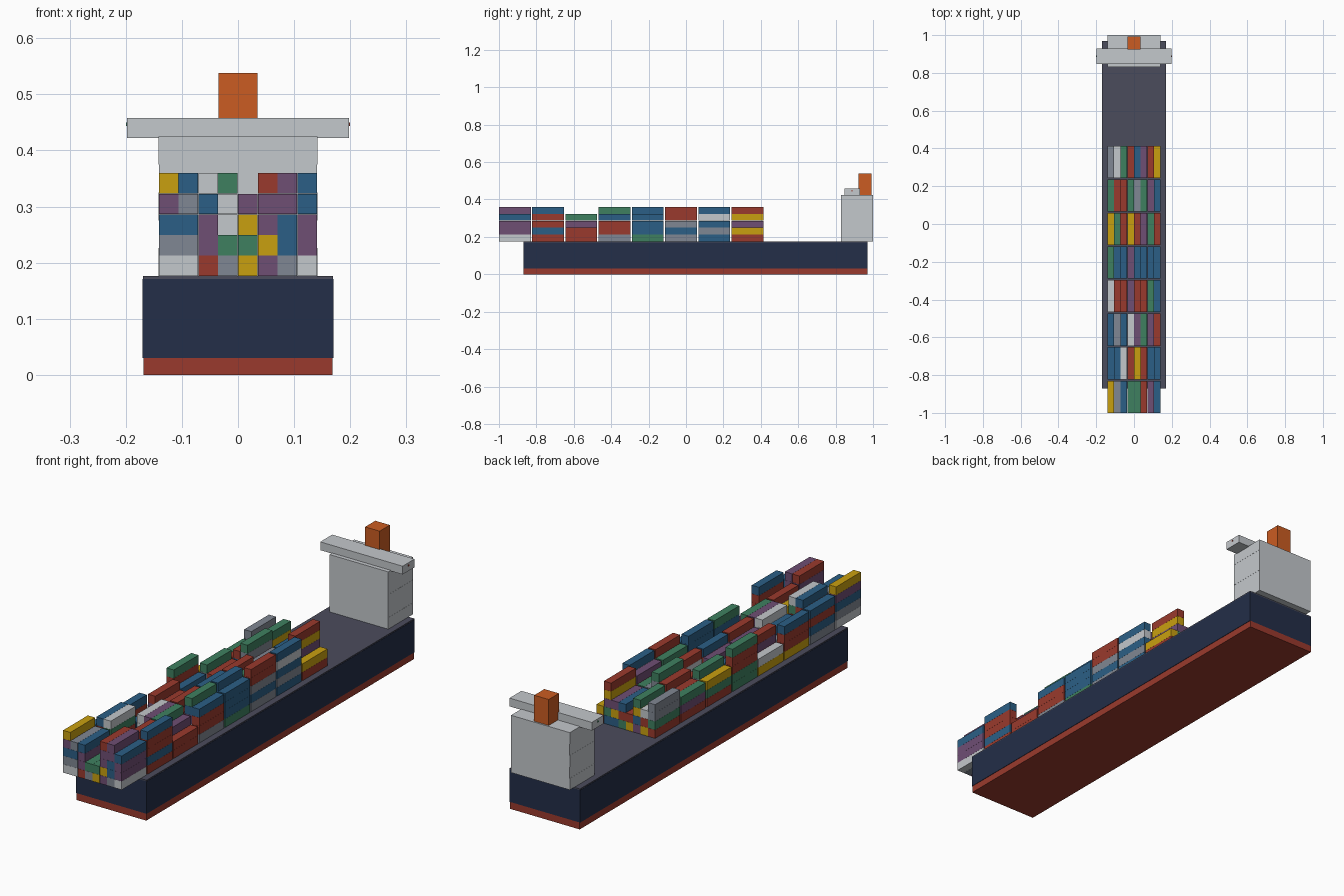
import bpy
import bmesh
from mathutils import Matrix, Vector

cube = bpy.data.objects.get("Cube")
if cube:
    bpy.data.objects.remove(cube, do_unlink=True)


def linear(c):
    return c / 12.92 if c <= 0.04045 else ((c + 0.055) / 1.055) ** 2.4


def material(name, code):
    rgb = [linear(v / 255) for v in bytes.fromhex(code)]
    mat = bpy.data.materials.new(name)
    mat.use_nodes = True
    mat.diffuse_color = (*rgb, 1)
    mat.node_tree.nodes["Principled BSDF"].inputs["Base Color"].default_value = (*rgb, 1)
    return mat


NAVY = material("hull navy", "232e48")
RED = material("rust red", "9a3a2d")
DECK = material("deck slate", "4b4c5c")
WHITE = material("off white", "c4c8cc")
ORANGE = material("funnel orange", "cb5c22")
YELLOW = material("container yellow", "c9a010")
GREY = material("container grey", "808793")
GREEN = material("container green", "3f8060")
PURPLE = material("container purple", "6f4e74")
BLUE = material("container blue", "2b5f86")

# letter used for each container colour in the stacking plan
PAINT = {"R": RED, "W": WHITE, "Y": YELLOW, "S": GREY, "G": GREEN, "P": PURPLE, "B": BLUE}


def add_box(bm, low, high, index=0):
    low, high = Vector(low), Vector(high)
    matrix = Matrix.Translation((low + high) / 2) @ Matrix.Diagonal((*(high - low), 1))
    verts = bmesh.ops.create_cube(bm, size=1, matrix=matrix)["verts"]
    for face in {f for v in verts for f in v.link_faces}:
        face.material_index = index


def finish(name, bm, mats):
    mesh = bpy.data.meshes.new(name)
    bm.to_mesh(mesh)
    bm.free()
    for mat in mats:
        mesh.materials.append(mat)
    obj = bpy.data.objects.new(name, mesh)
    bpy.context.collection.objects.link(obj)
    return obj


def box(name, low, high, mat):
    bm = bmesh.new()
    add_box(bm, low, high)
    return finish(name, bm, [mat])


# Hull: red bottom, navy sides, slate deck
BOW, STERN, DECK_Z = -0.87, 0.97, 0.176
box("hull_bottom", (-0.168, BOW, 0), (0.168, STERN, 0.03), RED)
box("hull_sides", (-0.17, BOW, 0.03), (0.17, STERN, 0.171), NAVY)
box("deck", (-0.169, BOW, 0.171), (0.169, STERN, DECK_Z), DECK)

# Accommodation tower: stacked floors
FLOORS = 5
floor_h = 0.249 / FLOORS
for i in range(FLOORS):
    half = 0.1415 - 0.0006 * (i % 2)
    z = DECK_Z + i * floor_h
    box(f"tower_floor_{i + 1}", (-half, 0.83, z), (half, 1.0, z + floor_h), WHITE)

# Bridge with wings, side lamps and funnel
box("bridge", (-0.198, 0.848, 0.422), (0.198, 0.93, 0.458), WHITE)
for name, side, mat in (("left_lamp", 1, RED), ("right_lamp", -1, GREEN)):
    x = side * 0.198
    box(name, (x - 0.002, 0.885, 0.444), (x + 0.002, 0.891, 0.45), mat)
box("funnel", (-0.035, 0.923, 0.425), (0.035, 0.993, 0.538), ORANGE)

# Container stacks, one line per bay from bow to stern, each word bottom to top
PLAN = (
    "WSBPY WSBS RPPB SG YG PYPPR SBBPP WPPB",
    "SBRB RBSRB BPRGW YR GSY RBWR GB RBRRB",
    "YRRB BS PGB YRWW GBSP WRBG YRP RR",
    "YW BRPR SGR GBP PRSR YBR RWPBG SRRB",
    "GGRRG BYB RB SWP YGRB PSB GRYBB GBBB",
    "RGY RWSG BPR GY SBWR YRP GBPG SBSRR",
    "RPG YBR GWBR PBRSG RYS BRG PGRP BSBWB",
    "RGSS YRW PBYG YR GRB BYP BGPYR RY",
)
WIDTH, LENGTH, HEIGHT, PITCH = 0.0353, 0.17, 0.0368, 0.1777
mats = list(PAINT.values())
letters = list(PAINT)
for bay, line in enumerate(PLAN):
    bm = bmesh.new()
    y = -1 + bay * PITCH
    for col, stack in enumerate(line.split()):
        x = (col - 4) * WIDTH
        for tier, letter in enumerate(stack):
            z = DECK_Z + tier * HEIGHT
            add_box(bm, (x, y, z), (x + WIDTH * 0.985, y + LENGTH, z + HEIGHT * 0.99),
                    letters.index(letter))
    finish(f"container_bay_{bay + 1}", bm, mats)
